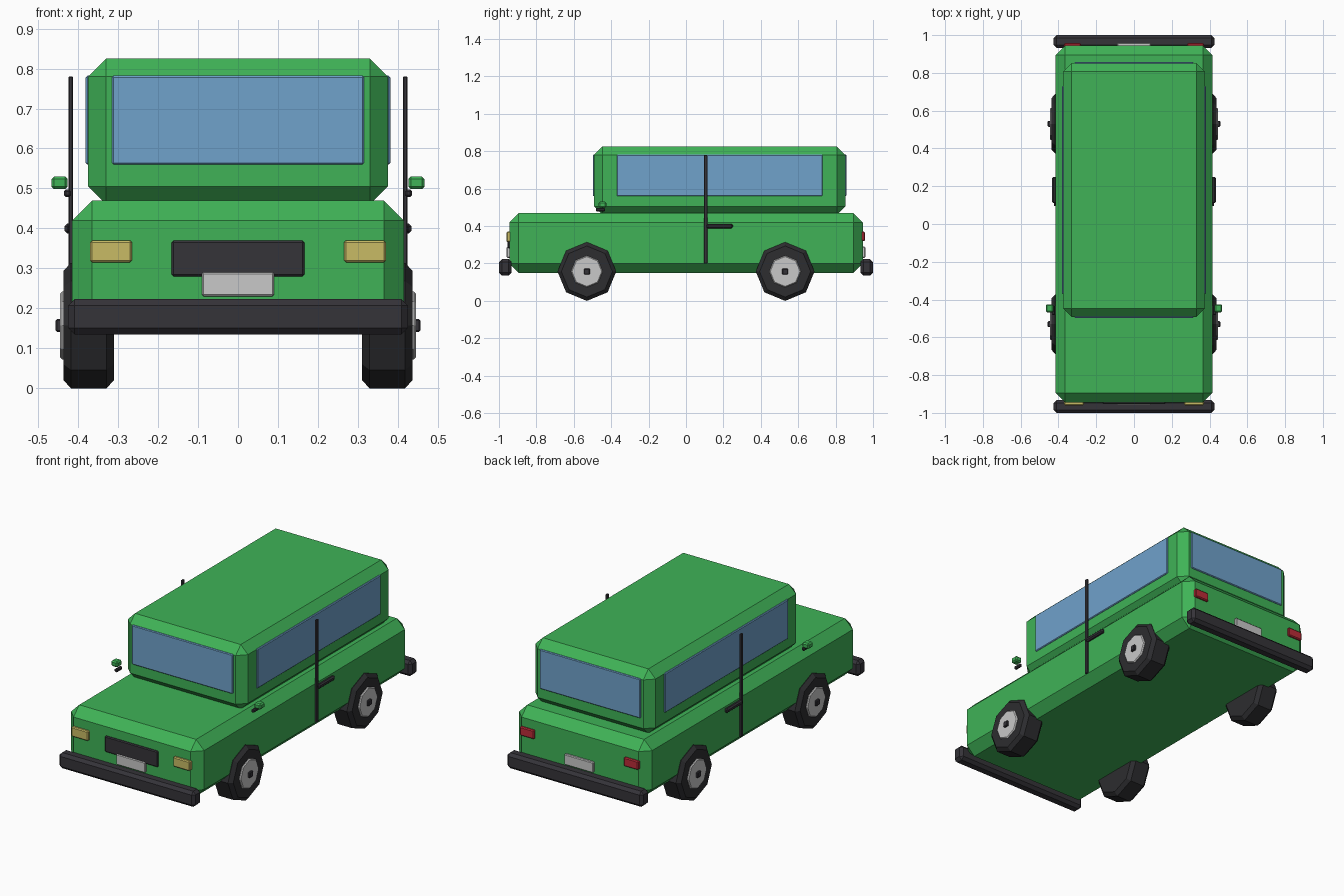
import bpy
import bmesh
from math import radians
from mathutils import Matrix

old = bpy.data.objects.get("Cube")
if old:
    bpy.data.objects.remove(old, do_unlink=True)


def material(name, r, g, b):
    m = bpy.data.materials.new(name)
    m.diffuse_color = (r, g, b, 1)
    m.use_nodes = True
    m.node_tree.nodes["Principled BSDF"].inputs["Base Color"].default_value = (r, g, b, 1)
    return m


GREEN = material("green paint", 0.05, 0.45, 0.095)
GLASS = material("blue glass", 0.16, 0.36, 0.6)
TRIM = material("dark trim", 0.035, 0.033, 0.04)
RUBBER = material("tyre rubber", 0.026, 0.026, 0.029)
SILVER = material("silver", 0.58, 0.58, 0.58)
AMBER = material("headlight yellow", 0.58, 0.5, 0.13)
RED = material("tail light red", 0.5, 0.025, 0.04)


def finish(name, bm, mat):
    bmesh.ops.recalc_face_normals(bm, faces=bm.faces[:])
    mesh = bpy.data.meshes.new(name)
    bm.to_mesh(mesh)
    bm.free()
    mesh.materials.append(mat)
    obj = bpy.data.objects.new(name, mesh)
    bpy.context.collection.objects.link(obj)


def chamfer(bm, edges, width):
    bmesh.ops.bevel(bm, geom=edges, offset=width, offset_type='OFFSET',
                    segments=1, affect='EDGES', profile=0.5)


def box(name, xs, ys, zs, mat, bevel):
    """Chamfered box spanning the given x, y and z ranges."""
    bm = bmesh.new()
    bmesh.ops.create_cube(bm, size=1)
    for v in bm.verts:
        v.co = [sum(r) / 2 + c * abs(r[1] - r[0]) for r, c in zip((xs, ys, zs), v.co)]
    chamfer(bm, bm.edges[:], bevel)
    finish(name, bm, mat)


def pair(name, xs, ys, zs, mat, bevel):
    """The same box on the left (+x) and right (-x)."""
    box("left_" + name, xs, ys, zs, mat, bevel)
    box("right_" + name, (-xs[1], -xs[0]), ys, zs, mat, bevel)


def disc(name, x0, x1, y, z, radius, mat, bevel):
    """Eight-sided disc on an axle along x, with chamfered rims."""
    bm = bmesh.new()
    bmesh.ops.create_cone(bm, cap_ends=True, segments=8, radius1=radius,
                          radius2=radius, depth=abs(x1 - x0))
    turn = Matrix.Translation(((x0 + x1) / 2, y, z)) @ Matrix.Rotation(radians(90), 4, 'Y')
    bmesh.ops.transform(bm, matrix=turn, verts=bm.verts[:])
    rims = {e for f in bm.faces if len(f.verts) == 8 for e in f.edges}
    chamfer(bm, list(rims), bevel)
    finish(name, bm, mat)


# Body and cabin
box("body", (-0.415, 0.415), (-0.945, 0.945), (0.15, 0.47), GREEN, 0.05)
box("cabin", (-0.375, 0.375), (-0.492, 0.852), (0.46, 0.825), GREEN, 0.045)

# Windows
WIN_Z = (0.56, 0.782)
box("windscreen", (-0.315, 0.315), (-0.498, -0.48), WIN_Z, GLASS, 0.004)
box("rear_window", (-0.315, 0.315), (0.84, 0.858), WIN_Z, GLASS, 0.004)
pair("side_window", (0.365, 0.381), (-0.37, 0.73), WIN_Z, GLASS, 0.004)

# Bumpers and number plates, front and back
for end, s in (("front", -1), ("rear", 1)):
    box(end + "_bumper", (-0.425, 0.425), sorted((s * 0.932, s)), (0.135, 0.223), TRIM, 0.016)
    box(end + "_plate", (-0.09, 0.09), sorted((s * 0.935, s * 0.959)), (0.23, 0.29), SILVER, 0.004)

# Grille and lights
box("grille", (-0.166, 0.166), (-0.954, -0.935), (0.28, 0.37), TRIM, 0.005)
pair("headlight", (0.265, 0.37), (-0.96, -0.935), (0.315, 0.37), AMBER, 0.005)
pair("tail_light", (0.28, 0.37), (0.935, 0.957), (0.32, 0.37), RED, 0.005)

# Door seams, handles and mirrors
pair("door_seam", (0.413, 0.424), (0.096, 0.114), (0.2, 0.78), TRIM, 0.002)
pair("door_handle", (0.412, 0.434), (0.11, 0.25), (0.387, 0.412), TRIM, 0.007)
pair("mirror_arm", (0.418, 0.436), (-0.482, -0.432), (0.478, 0.497), TRIM, 0.005)
pair("mirror", (0.426, 0.467), (-0.468, -0.425), (0.498, 0.53), GREEN, 0.007)

# Wheels
AXLE_Z = 0.157
for side, s in (("left", 1), ("right", -1)):
    for end, y in (("front", -0.53), ("rear", 0.53)):
        name = f"{end}_{side}_"
        disc(name + "tyre", s * 0.31, s * 0.437, y, AXLE_Z, 0.157, RUBBER, 0.019)
        disc(name + "hubcap", s * 0.42, s * 0.445, y, AXLE_Z, 0.085, SILVER, 0.005)
        box(name + "axle_nut", sorted((s * 0.435, s * 0.457)), (y - 0.016, y + 0.016),
            (AXLE_Z - 0.016, AXLE_Z + 0.016), TRIM, 0.004)
